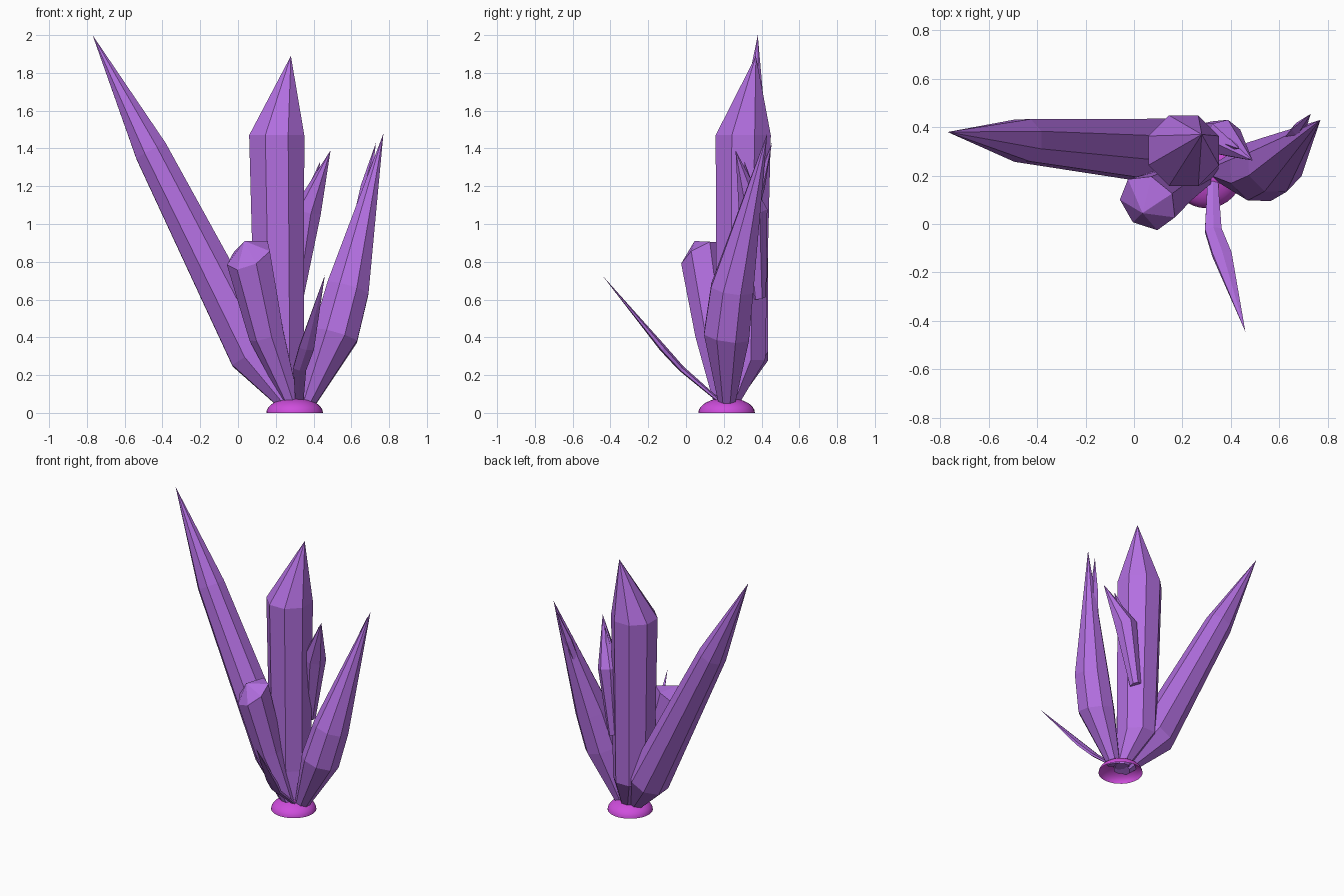
import bpy, bmesh, math
from mathutils import Vector

if "Cube" in bpy.data.objects:
    bpy.data.objects.remove(bpy.data.objects["Cube"])


def material(name, rgb):
    m = bpy.data.materials.new(name)
    m.diffuse_color = (*rgb, 1)
    m.use_nodes = True
    m.node_tree.nodes["Principled BSDF"].inputs["Base Color"].default_value = m.diffuse_color
    return m


purple = material("crystal purple", (0.45, 0.16, 0.75))
magenta = material("base magenta", (0.62, 0.075, 0.72))


def finish(name, bm, mat):
    bmesh.ops.recalc_face_normals(bm, faces=bm.faces)
    me = bpy.data.meshes.new(name)
    bm.to_mesh(me)
    bm.free()
    me.materials.append(mat)
    ob = bpy.data.objects.new(name, me)
    bpy.context.collection.objects.link(ob)
    return ob


def crystal(name, rings, tip, sides=8, normals=None, flat=1.0):
    """Faceted shard: rings of (x, y, z, radius) closed by a pointed tip."""
    bm = bmesh.new()
    axis = Vector(tip) - Vector(rings[0][:3])
    loops = []
    for i, (x, y, z, r) in enumerate(rings):
        n = Vector((normals or {}).get(i, axis)).normalized()
        q = Vector((0, 0, 1)).rotation_difference(n)
        loop = []
        for k in range(sides):
            a = 2 * math.pi * (k + 0.5) / sides
            off = Vector((r * math.cos(a), r * flat * math.sin(a), 0))
            loop.append(bm.verts.new(Vector((x, y, z)) + q @ off))
        loops.append(loop)
    top = bm.verts.new(tip)
    bm.faces.new(loops[0])
    for k in range(sides):
        j = (k + 1) % sides
        for a, b in zip(loops, loops[1:]):
            bm.faces.new((a[k], a[j], b[j], b[k]))
        bm.faces.new((loops[-1][k], loops[-1][j], top))
    return finish(name, bm, purple)


# Long leaning shard on the left
crystal("left_long_crystal",
        [(0.27, 0.21, 0.04, 0.05), (0.085, 0.305, 0.31, 0.14), (-0.46, 0.345, 1.385, 0.095)],
        (-0.77, 0.38, 2.0))

# Tall upright shard with a broad pointed cap
crystal("tall_center_crystal",
        [(0.30, 0.23, 0.04, 0.05), (0.22, 0.29, 0.28, 0.14), (0.205, 0.303, 1.47, 0.158)],
        (0.28, 0.37, 1.89),
        normals={0: (0, 0, 1), 1: (0, 0, 1), 2: (0, 0, 1)})

# Right shard with a small splinter beside its tip
crystal("right_crystal",
        [(0.36, 0.215, 0.04, 0.045), (0.515, 0.215, 0.41, 0.13), (0.582, 0.245, 0.66, 0.122)],
        (0.77, 0.43, 1.48))
crystal("right_splinter",
        [(0.60, 0.30, 0.85, 0.03), (0.68, 0.39, 1.2, 0.03)],
        (0.73, 0.455, 1.43), sides=5)

# Shard growing out of the tall crystal's back, with its splinter
crystal("back_crystal",
        [(0.31, 0.385, 0.61, 0.04), (0.37, 0.355, 1.07, 0.078)],
        (0.49, 0.262, 1.39), sides=7)
crystal("back_splinter",
        [(0.36, 0.36, 1.0, 0.03), (0.395, 0.335, 1.18, 0.03)],
        (0.435, 0.31, 1.33), sides=5)

# Short blunt shard at the front
crystal("short_blunt_crystal",
        [(0.29, 0.19, 0.04, 0.04), (0.155, 0.145, 0.41, 0.098), (0.058, 0.088, 0.835, 0.128)],
        (0.035, 0.045, 0.91), sides=7,
        normals={2: (-0.40, -0.45, 0.8)})

# Thin flat shard leaning forward
crystal("front_thin_crystal",
        [(0.325, 0.18, 0.06, 0.025), (0.327, -0.025, 0.235, 0.04), (0.363, -0.125, 0.345, 0.046)],
        (0.46, -0.445, 0.73), sides=6, flat=0.4)

# Domed base, open underneath
bm = bmesh.new()
seg, steps = 32, 8
prev = None
for i in range(steps):
    t = math.pi / 2 * i / steps
    loop = [bm.verts.new((0.30 + 0.15 * math.cos(t) * math.cos(2 * math.pi * k / seg),
                          0.215 + 0.15 * math.cos(t) * math.sin(2 * math.pi * k / seg),
                          0.08 * math.sin(t))) for k in range(seg)]
    if prev:
        for k in range(seg):
            j = (k + 1) % seg
            bm.faces.new((prev[k], prev[j], loop[j], loop[k]))
    prev = loop
bm.faces.new(prev)
for f in bm.faces:
    f.smooth = True
finish("base_dome", bm, magenta)
